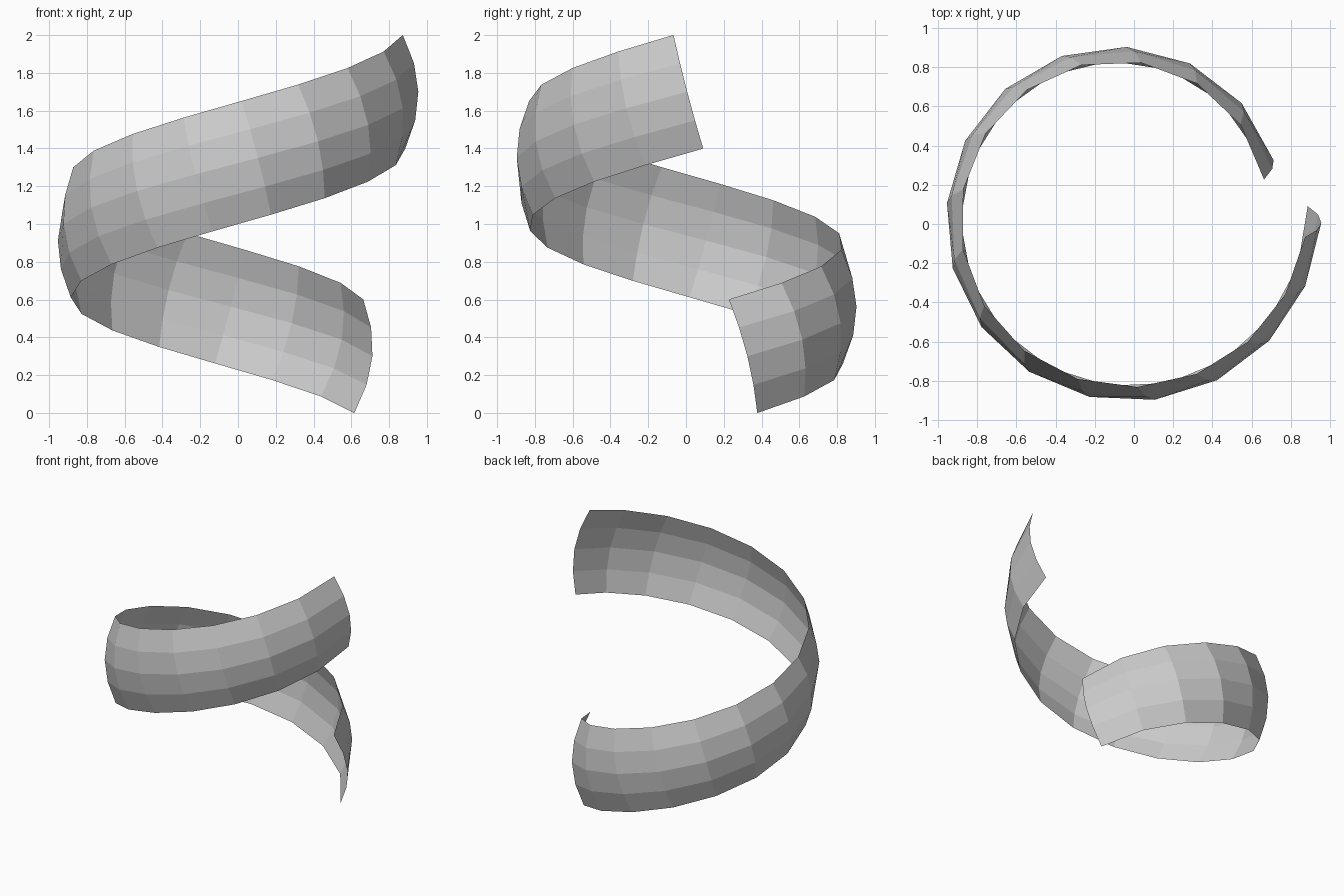
import bpy, bmesh, math
from mathutils import Vector

if "Cube" in bpy.data.objects:
    bpy.data.objects.remove(bpy.data.objects["Cube"])

STEPS = 16
CENTRE = Vector((-0.055, 0.052, 0.3))
R0, R_GROW = 0.814, 0.0123        # slowly widening radius
STRIDE, RISE = 0.333, 0.0875      # run and climb of each step
# arched cross-section: (offset across the band, offset outwards)
PROFILE = [(-0.311, -0.076), (-0.157, -0.02), (0, 0), (0.157, -0.02), (0.311, -0.076)]

# Spiral ribbon: sweep the arched profile along a rising, widening helix
bm = bmesh.new()
rows = []
angle = math.radians(19.6)
for i in range(STEPS + 1):
    r = R0 + R_GROW * i
    mid = CENTRE + Vector((r * math.cos(angle), r * math.sin(angle), RISE * i))
    facing = angle - R_GROW / STRIDE
    out = Vector((math.cos(facing), math.sin(facing), 0))
    along = Vector((-out.y * STRIDE, out.x * STRIDE, RISE)).normalized()
    across = out.cross(along)
    rows.append([bm.verts.new(mid + across * w + out * d) for w, d in PROFILE])
    angle += 2 * math.asin(STRIDE / 2 / (r + R_GROW / 2))

for a, b in zip(rows, rows[1:]):
    for j in range(len(PROFILE) - 1):
        bm.faces.new((a[j], b[j], b[j + 1], a[j + 1]))

mesh = bpy.data.meshes.new("spiral_ribbon")
bm.to_mesh(mesh)
bm.free()
bpy.context.collection.objects.link(bpy.data.objects.new("spiral_ribbon", mesh))
